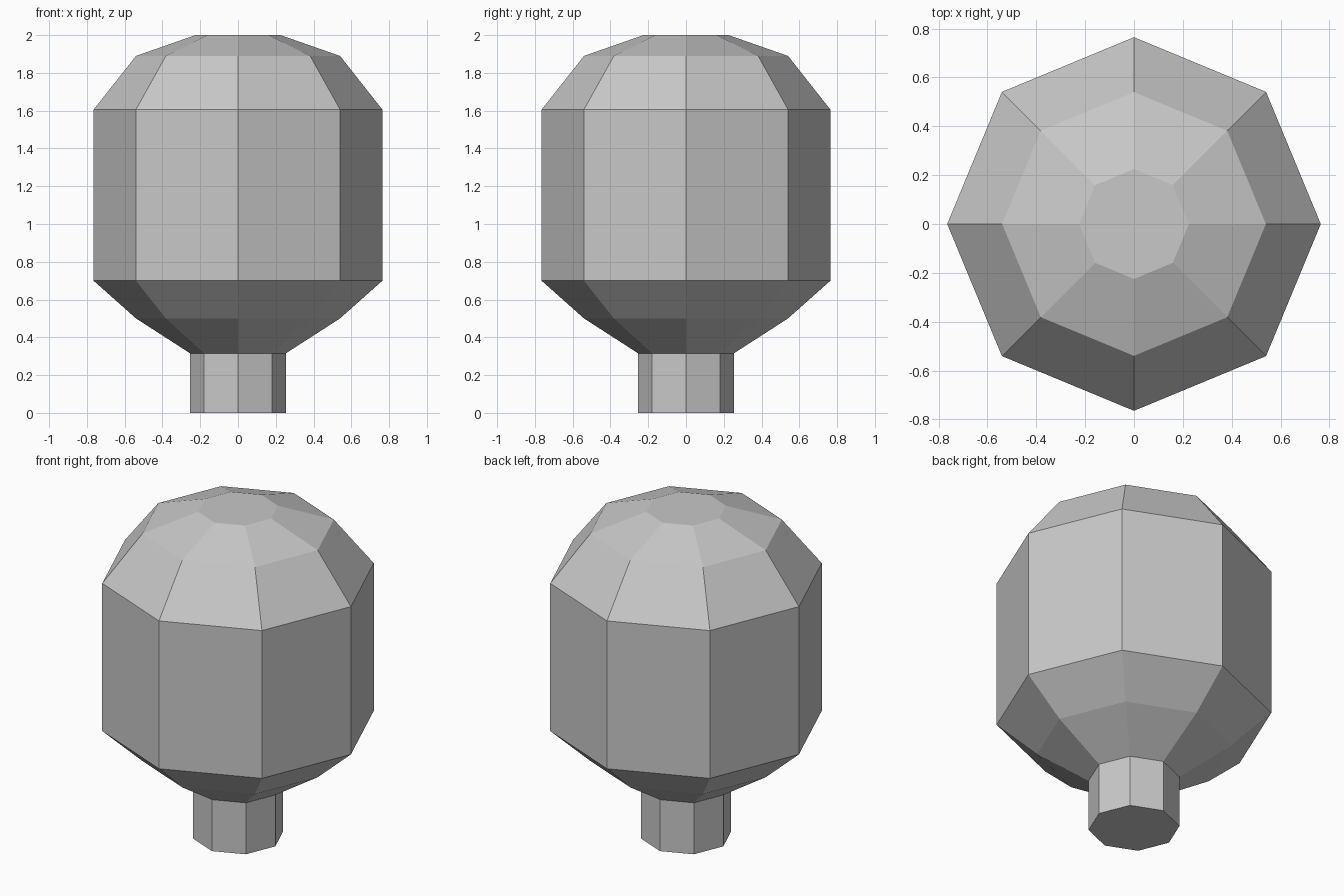
import bpy, bmesh, math

if "Cube" in bpy.data.objects:
    bpy.data.objects.remove(bpy.data.objects["Cube"])

SIDES = 8

grey = bpy.data.materials.new("plain grey")
grey.diffuse_color = (0.58, 0.58, 0.58, 1)
grey.use_nodes = True
grey.node_tree.nodes["Principled BSDF"].inputs["Base Color"].default_value = grey.diffuse_color


def lathe(name, profile, cap_bottom=False, cap_top=False):
    """Turn (radius, height) points into a flat-faced eight-sided shell."""
    bm = bmesh.new()
    rings = [[bm.verts.new((r * math.cos(2 * math.pi * i / SIDES),
                            r * math.sin(2 * math.pi * i / SIDES), z))
              for i in range(SIDES)] for r, z in profile]
    for low, high in zip(rings, rings[1:]):
        for i in range(SIDES):
            j = (i + 1) % SIDES
            bm.faces.new((low[i], low[j], high[j], high[i]))
    if cap_bottom:
        bm.faces.new(rings[0][::-1])
    if cap_top:
        bm.faces.new(rings[-1])
    mesh = bpy.data.meshes.new(name)
    bm.to_mesh(mesh)
    bm.free()
    mesh.materials.append(grey)
    obj = bpy.data.objects.new(name, mesh)
    bpy.context.collection.objects.link(obj)
    return obj


# Narrow neck standing on the ground
lathe("neck", [(0.253, 0), (0.253, 0.315)], cap_bottom=True)

# Rounded body: tapered underside, straight wall, domed top
lathe("bulb", [(0.253, 0.315), (0.54, 0.50), (0.765, 0.70), (0.765, 1.605),
               (0.54, 1.89), (0.225, 2.0)], cap_top=True)
